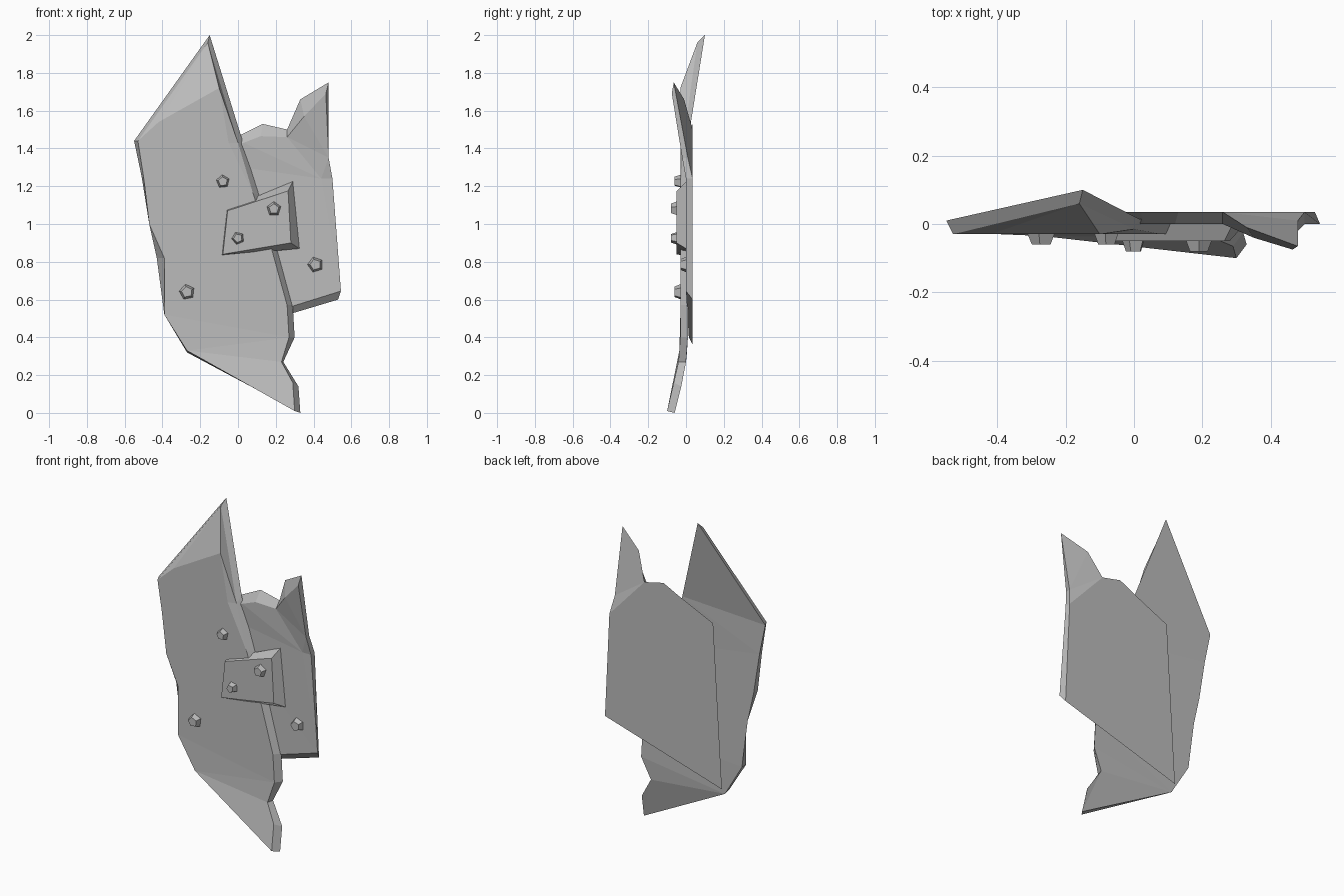
import bpy
import bmesh
import math
from mathutils import Vector, Matrix
from mathutils.geometry import delaunay_2d_cdt

default_cube = bpy.data.objects.get("Cube")
if default_cube:
    bpy.data.objects.remove(default_cube, do_unlink=True)

metal = bpy.data.materials.new("worn grey metal")
metal.use_nodes = True
grey = (0.5, 0.5, 0.5, 1)
metal.diffuse_color = grey
metal.node_tree.nodes["Principled BSDF"].inputs["Base Color"].default_value = grey


def finish(name, bm):
    """Turn a bmesh into a named, flat shaded metal object."""
    bmesh.ops.recalc_face_normals(bm, faces=bm.faces)
    mesh = bpy.data.meshes.new(name)
    bm.to_mesh(mesh)
    bm.free()
    mesh.materials.append(metal)
    part = bpy.data.objects.new(name, mesh)
    bpy.context.collection.objects.link(part)
    return part


def corner(x, z, y, dx=0, dz=0, dy=0.04):
    """Front corner of a plate and the matching back corner."""
    front = Vector((x, y, z))
    return front, front + Vector((dx, dy, dz))


def add_sheet(bm, outline, inner=(), creases=()):
    """Triangulate an outline with optional ridge points and crease lines."""
    points = list(outline) + list(inner)
    count = len(outline)
    rim = [(i, (i + 1) % count) for i in range(count)]
    flat = [Vector((p.x, p.z)) for p in points]
    result = delaunay_2d_cdt(flat, rim + list(creases), [], 1, 1e-5)
    verts = [bm.verts.new(p) for p in points]
    for tri in result[2]:
        bm.faces.new([verts[result[3][i][0]] for i in tri])
    return verts[:count]


def plate(name, corners, inner=(), creases=()):
    """Cut sheet of metal with a creased front and slanted edges."""
    bm = bmesh.new()
    front = add_sheet(bm, [c[0] for c in corners], inner, creases)
    back = add_sheet(bm, [c[1] for c in corners])
    for i in range(len(corners)):
        j = (i + 1) % len(corners)
        bm.faces.new((front[i], front[j], back[j], back[i]))
    return finish(name, bm)


def bolt(name, x, z, base, radius, turn):
    """Five sided tapered bolt head facing forward."""
    height = 0.03
    bm = bmesh.new()
    place = (Matrix.Translation((x, base - height / 2, z))
             @ Matrix.Rotation(math.pi / 2, 4, "X")
             @ Matrix.Rotation(turn, 4, "Z"))
    bmesh.ops.create_cone(bm, cap_ends=True, segments=5, radius1=radius,
                          radius2=radius * 0.7, depth=height, matrix=place)
    return finish(name, bm)


# Main plate: tall jagged sheet, tip bent back, foot bent forward
face = -0.03
side = 0.03
main_corners = [
    corner(-0.16, 1.96, 0.06, 0.01, 0.04),
    corner(-0.53, 1.44, face, -0.02),
    corner(-0.5, 1.25, face, -0.01),
    corner(-0.47, 1, face),
    corner(-0.39, 0.82, face, -0.04),
    corner(-0.39, 0.52, face),
    corner(-0.27, 0.33, face - 0.005, 0, -0.01),
    corner(0.3, 0.01, -0.1, side, -0.01),
    corner(0.29, 0.16, -0.065, side, -0.02),
    corner(0.23, 0.27, -0.04, 0.01),
    corner(0.27, 0.4, face, side),
    corner(0.26, 0.57, face, side),
    corner(0.18, 0.86, face, side),
    corner(0.08, 1.16, face, side),
    corner(0, 1.43, -0.015, 0.015, 0.04, side),
]
ridge = [Vector((-0.42, face, 1.54)), Vector((-0.1, face, 1.72)),
         Vector((-0.05, face, 1.43))]
r = len(main_corners)
main_creases = [(1, r), (2, r), (r, r + 1), (0, r + 1), (r + 1, r + 2),
                (r + 2, r - 1), (r + 2, r - 2), (5, 10), (6, 9), (r + 1, r - 1)]
plate("main_plate", main_corners, ridge, main_creases)

# Rear plate: flat sheet with one upper corner bent forward
rear_corners = [
    corner(-0.19, 1.33, 0.015, -0.02, 0.04, 0.02),
    corner(-0.24, 0.4, 0.015, -0.03, -0.04, 0.02),
    corner(0.545, 0.645, 0, -0.015, -0.045, 0.035),
    corner(0.5, 1.24, 0, 0, 0, 0.035),
    corner(0.48, 1.35, -0.02, 0, 0, 0.03),
    corner(0.465, 1.69, -0.075, 0.015, 0.06, 0.01),
    corner(0.35, 1.57, -0.04, -0.02, 0.09, 0.03),
    corner(0.26, 1.46, 0, 0, 0.04, 0.035),
    corner(0.12, 1.465, 0, 0.01, 0.065, 0.035),
    corner(0.03, 1.43, 0, -0.01, 0.045, 0.035),
]
bend = [Vector((0.44, 0, 1.24))]
b = len(rear_corners)
plate("rear_plate", rear_corners, bend, [(7, b), (b, 2), (b, 4)])

# Patch plate: small bevelled piece joining the two sheets
plate("patch_plate", [
    corner(-0.055, 1.07, -0.05, -0.005, 0.01, 0.05),
    corner(-0.08, 0.84, -0.05, -0.01, -0.01, 0.05),
    corner(0.28, 0.9, -0.05, 0.045, -0.03, 0.05),
    corner(0.265, 1.175, -0.05, 0.025, 0.05, 0.05),
])

# Bolts
bolt("upper_bolt", -0.08, 1.225, face, 0.036, 0.1)
bolt("lower_bolt", -0.27, 0.64, face, 0.042, 0.2)
bolt("rear_plate_bolt", 0.41, 0.785, 0, 0.042, 0.3)
bolt("patch_left_bolt", 0, 0.925, -0.05, 0.034, 0.4)
bolt("patch_right_bolt", 0.19, 1.08, -0.05, 0.039, 0)
